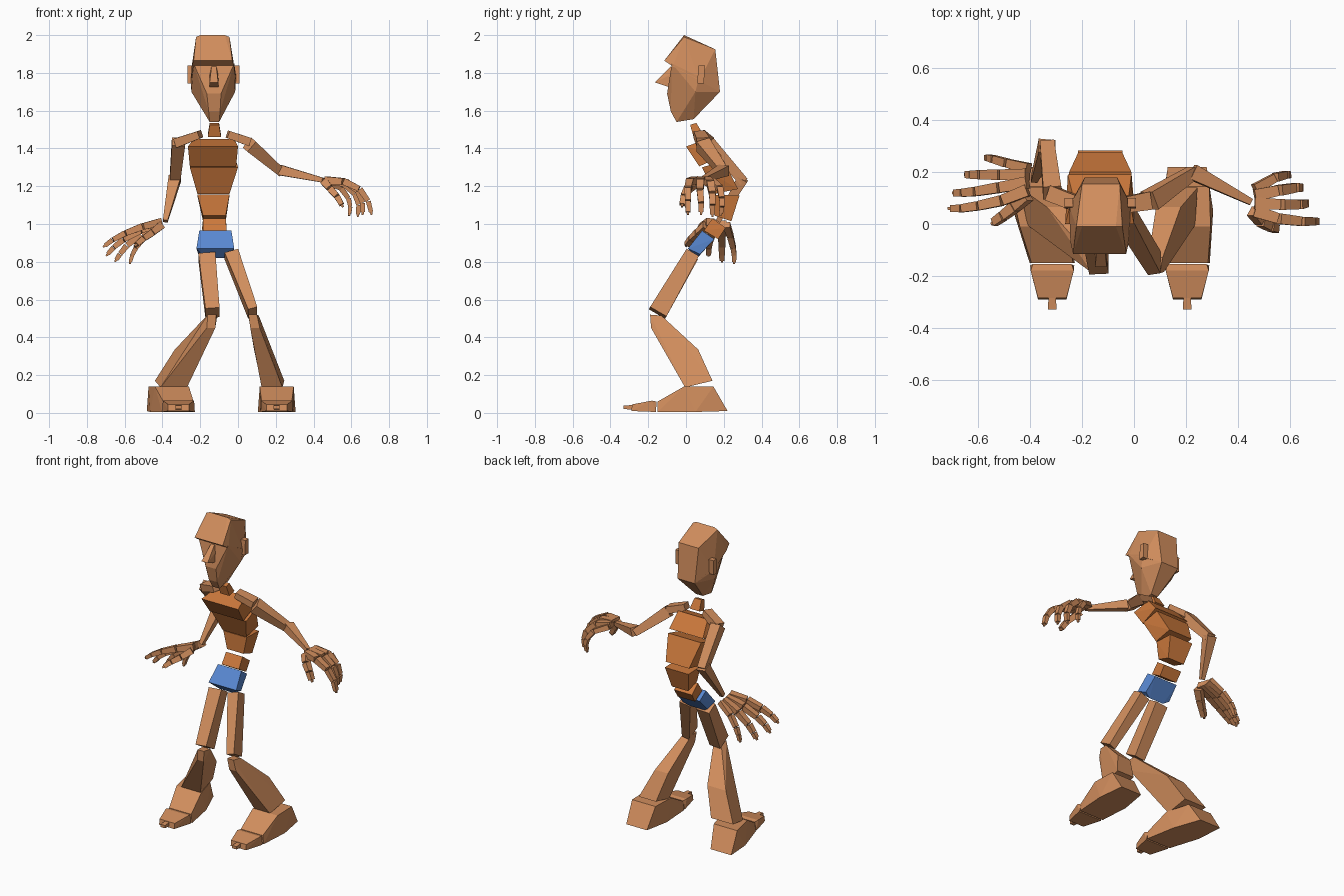
import bpy, bmesh
from mathutils import Vector


def material(name, rgb):
    m = bpy.data.materials.new(name)
    m.diffuse_color = (*rgb, 1)
    return m


SKIN = material("copper", (0.64, 0.27, 0.11))
TORSO = material("orange", (0.60, 0.19, 0.045))
BLUE = material("blue", (0.10, 0.25, 0.65))


def hull(name, pts, mat=SKIN):
    """Flat-faced convex block through the given points."""
    bm = bmesh.new()
    for p in pts:
        bm.verts.new(p)
    r = bmesh.ops.convex_hull(bm, input=bm.verts[:])
    bmesh.ops.delete(bm, geom=list({v for v in r["geom_interior"] if isinstance(v, bmesh.types.BMVert)}), context='VERTS')
    bmesh.ops.dissolve_limit(bm, angle_limit=0.03, verts=bm.verts[:], edges=bm.edges[:])
    bmesh.ops.recalc_face_normals(bm, faces=bm.faces[:])
    me = bpy.data.meshes.new(name)
    bm.to_mesh(me)
    bm.free()
    me.materials.append(mat)
    ob = bpy.data.objects.new(name, me)
    bpy.context.collection.objects.link(ob)
    return ob


def slab(name, rows, mat=SKIN):
    """Side profile: rows of (y, z, left x, right x)."""
    return hull(name, [(x, y, z) for y, z, a, b in rows for x in (a, b)], mat)


def bone(name, a, b, s0, s1, side=(0, 1, 0), mat=SKIN):
    """Tapered box from a to b; s = (width along side, thickness)."""
    a, b = Vector(a), Vector(b)
    d = (b - a).normalized()
    n = d.cross(Vector(side)).normalized()
    u = n.cross(d)
    pts = [c + u * i * w / 2 + n * j * t / 2
           for c, (w, t) in ((a, s0), (b, s1)) for i in (-1, 1) for j in (-1, 1)]
    return hull(name, pts, mat)


def finger(name, joints, w):
    """Chain of boxes along the joints, with a tiny tip block."""
    for k, (a, b) in enumerate(zip(joints, joints[1:])):
        a, b = Vector(a), Vector(b)
        s = w * (1.1 - 0.13 * k)
        bone(f"{name}_{k + 1}", a, a.lerp(b, 0.95), (s, s * .9), (s * .88, s * .75))
    d = (b - a).normalized()
    bone(f"{name}_tip", b - d * .004, b + d * .012, (.014, .014), (.01, .01))


# Head
slab("cranium", [(-.115, 1.865, -.235, -.03), (-.07, 1.835, -.245, -.02),
                 (-.01, 2.0, -.20, -.07), (-.01, 1.99, -.222, -.045),
                 (.155, 1.925, -.20, -.055), (.18, 1.70, -.19, -.065),
                 (.07, 1.76, -.25, -.01)])
slab("face", [(-.075, 1.85, -.235, -.02), (-.10, 1.69, -.165, -.09), (-.08, 1.595, -.155, -.095),
              (-.05, 1.54, -.15, -.10), (.04, 1.555, -.15, -.10), (.18, 1.70, -.19, -.065),
              (.05, 1.70, -.247, -.015), (.07, 1.78, -.25, -.01)])
slab("nose", [(-.08, 1.835, -.14, -.115), (-.165, 1.75, -.15, -.105),
              (-.09, 1.725, -.152, -.103), (-.06, 1.80, -.15, -.105)])
for side, x0, x1 in (("left", -.268, -.235), ("right", -.025, .008)):
    slab(f"{side}_ear", [(.06, 1.745, x0, x1), (.095, 1.745, x0, x1),
                         (.10, 1.84, x0, x1), (.065, 1.84, x0, x1)])

# Neck and spine blocks: bottom front, bottom back, top back, top front
slab("neck", [(.04, 1.46, -.16, -.09), (.09, 1.475, -.16, -.09), (.055, 1.535, -.15, -.10),
              (.022, 1.525, -.15, -.10)], TORSO)
slab("chest", [(.07, 1.305, -.255, -.01), (.19, 1.36, -.255, -.01), (.11, 1.45, -.235, -.02),
               (.0, 1.41, -.265, .0)], TORSO)
slab("ribs", [(.15, 1.16, -.215, -.045), (.275, 1.185, -.215, -.045), (.20, 1.335, -.25, -.01),
              (.085, 1.30, -.255, 0)], TORSO)
slab("belly", [(.15, 1.045, -.185, -.065), (.24, 1.015, -.185, -.065), (.283, 1.15, -.215, -.045),
               (.155, 1.155, -.215, -.045)], TORSO)
slab("waist", [(.095, .965, -.185, -.06), (.17, .92, -.185, -.06), (.21, .98, -.19, -.06),
               (.14, 1.03, -.185, -.065)], TORSO)
slab("pelvis", [(.01, .87, -.22, -.02), (.06, .82, -.175, -.07), (.075, .84, -.21, -.03),
                (.15, .92, -.205, -.04), (.085, .965, -.205, -.035)], BLUE)

# Legs
bone("left_thigh", (-.165, .03, .83), (-.135, -.15, .53), (.09, .075), (.075, .10), (1, 0, 0))
bone("right_thigh", (-.035, .03, .84), (.078, -.15, .53), (.075, .075), (.05, .10), (1, 0, 0))
slab("left_shin", [(-.19, .52, -.16, -.115), (-.13, .515, -.165, -.11), (-.185, .45, -.165, -.12),
                   (.065, .335, -.335, -.20), (.14, .17, -.44, -.28), (-.005, .135, -.41, -.27)])
slab("right_shin", [(-.19, .52, .055, .10), (-.13, .515, .055, .11), (-.185, .45, .065, .115),
                    (.065, .335, .085, .18), (.14, .17, .12, .245), (-.005, .135, .125, .235)])
for side, x, skew in (("left", -.315, -.5), ("right", .205, 0)):
    def foot_row(y, z, w):
        c = x + skew * max(0, (y + .15)) * .5
        return (y, z, c - w, c + w)
    slab(f"{side}_foot", [foot_row(*r) for r in (
        (-.15, .005, .087), (-.15, .06, .08), (-.01, .14, .09), (.145, .14, .085),
        (.22, .01, .075), (.05, .005, .10))])
    slab(f"{side}_toes", [foot_row(*r) for r in (
        (-.16, .005, .085), (-.155, .06, .075), (-.18, .065, .083), (-.285, .045, .055), (-.29, .01, .055))])
    slab(f"{side}_toe_tip", [foot_row(*r) for r in (
        (-.285, .018, .015), (-.285, .042, .015), (-.33, .038, .016), (-.33, .02, .016))])

# Arms: collar, upper arm, forearm
bone("left_collar", (-.20, .07, 1.475), (-.325, .12, 1.43), (.06, .04), (.06, .05))
bone("left_upper_arm", (-.315, .12, 1.435), (-.335, .305, 1.225), (.07, .065), (.055, .05), (1, 0, 0))
bone("left_forearm", (-.335, .30, 1.24), (-.385, .17, 1.015), (.065, .06), (.025, .025), (1, 0, 0))
bone("right_collar", (-.055, .07, 1.475), (.06, .09, 1.435), (.06, .04), (.07, .045))
bone("right_upper_arm", (.06, .09, 1.42), (.228, .20, 1.275), (.075, .07), (.045, .045))
bone("right_forearm", (.225, .20, 1.285), (.45, .085, 1.232), (.06, .055), (.025, .025))

# Hands: each finger runs from wrist to tip
left = {
    "index": [(-.41, .13, 1.01), (-.51, .09, .985), (-.60, .07, .95), (-.665, .06, .915), (-.705, .06, .885)],
    "middle": [(-.41, .16, 1.005), (-.52, .14, .965), (-.61, .125, .915), (-.66, .12, .875), (-.69, .12, .84)],
    "ring": [(-.41, .19, 1.0), (-.515, .19, .945), (-.59, .19, .885), (-.625, .19, .84), (-.645, .19, .81)],
    "pinky": [(-.405, .215, .995), (-.49, .235, .935), (-.54, .25, .875), (-.56, .255, .835), (-.57, .255, .80)],
    "thumb": [(-.41, .11, .99), (-.46, .065, .95), (-.505, .03, .92), (-.54, .005, .89)]}
right = {
    "index": [(.465, .05, 1.23), (.56, .02, 1.225), (.645, .01, 1.185), (.69, .01, 1.12), (.705, .01, 1.06)],
    "middle": [(.465, .08, 1.232), (.57, .075, 1.225), (.635, .075, 1.175), (.66, .08, 1.11), (.66, .08, 1.06)],
    "ring": [(.465, .11, 1.23), (.56, .13, 1.215), (.62, .14, 1.16), (.64, .14, 1.10), (.635, .14, 1.05)],
    "pinky": [(.465, .135, 1.225), (.545, .18, 1.19), (.585, .19, 1.135), (.595, .19, 1.09), (.59, .185, 1.055)],
    "thumb": [(.46, .05, 1.22), (.49, .01, 1.185), (.525, -.01, 1.145), (.55, -.02, 1.10)]}
for side, hand in (("left", left), ("right", right)):
    for name, joints in hand.items():
        finger(f"{side}_{name}_finger", joints, .034 if name == "pinky" else .042)
